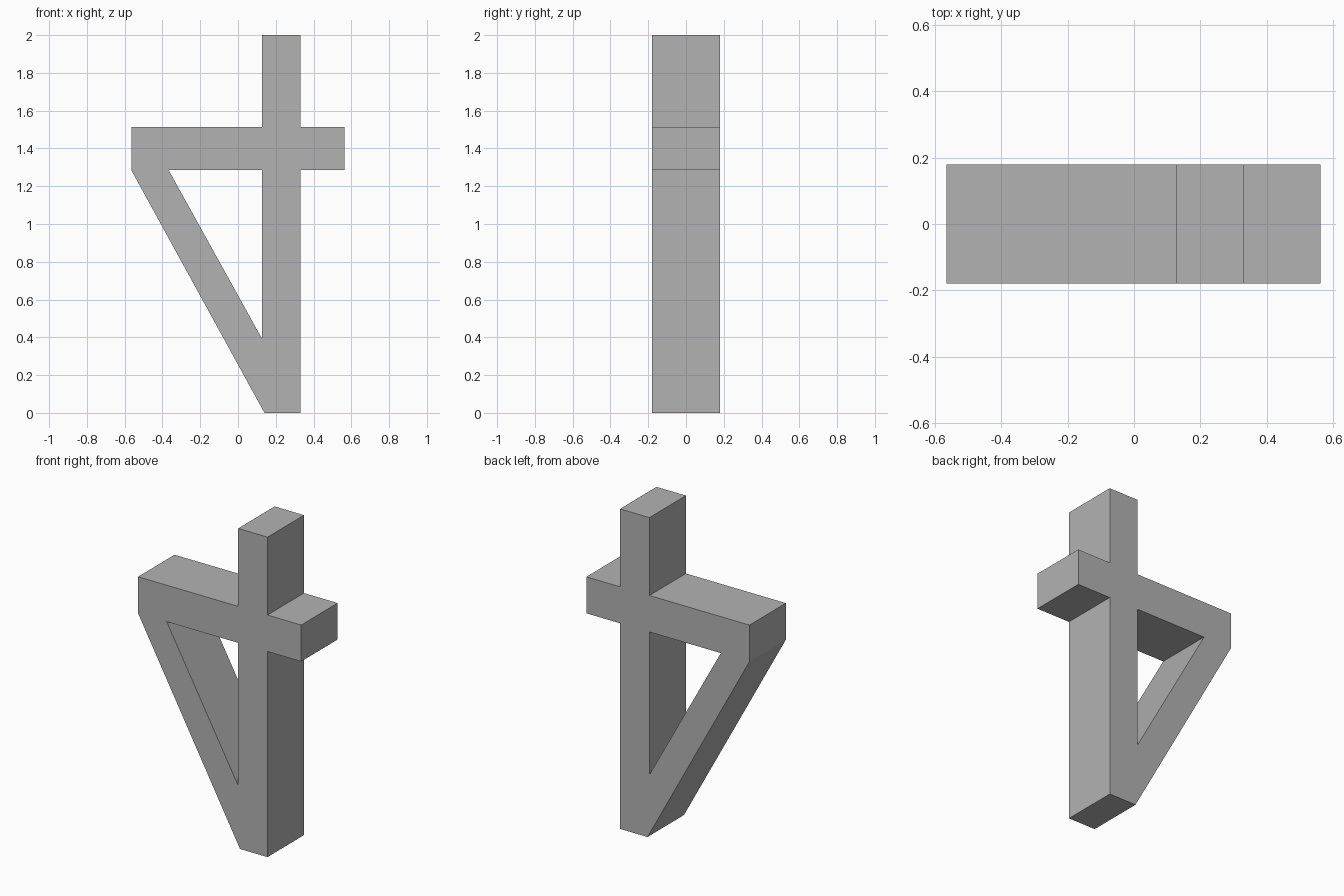
import bpy
import bmesh
from math import radians
from mathutils import Matrix

# Remove the default cube
cube = bpy.data.objects.get("Cube")
if cube:
    bpy.data.objects.remove(cube, do_unlink=True)

# Main dimensions
HALF_DEPTH = 0.18
POST_L, POST_R = 0.127, 0.33
BAR_L, BAR_R = -0.565, 0.563
BAR_BOTTOM, BAR_TOP = 1.285, 1.513
HEIGHT = 2.0

# Silhouette of post, crossbar and diagonal brace, joined in one piece
outline = [
    (0.14, 0), (POST_R, 0), (POST_R, BAR_BOTTOM), (BAR_R, BAR_BOTTOM),
    (BAR_R, BAR_TOP), (POST_R, BAR_TOP), (POST_R, HEIGHT), (POST_L, HEIGHT),
    (POST_L, BAR_TOP), (BAR_L, BAR_TOP), (BAR_L, BAR_BOTTOM),
]
# Triangular opening between brace and post
opening = [(-0.367, BAR_BOTTOM), (POST_L, BAR_BOTTOM), (POST_L, 0.393)]

# Filled flat profile, thickened to the full depth
curve = bpy.data.curves.new("profile", "CURVE")
curve.dimensions = "2D"
curve.fill_mode = "BOTH"
curve.extrude = HALF_DEPTH
for loop in (outline, opening):
    spline = curve.splines.new("POLY")
    spline.points.add(len(loop) - 1)
    for point, (x, z) in zip(spline.points, loop):
        point.co = (x, z, 0, 1)
    spline.use_cyclic_u = True

profile = bpy.data.objects.new("profile", curve)
bpy.context.collection.objects.link(profile)
bpy.context.view_layer.update()
depsgraph = bpy.context.evaluated_depsgraph_get()
mesh = bpy.data.meshes.new_from_object(profile.evaluated_get(depsgraph))
bpy.data.objects.remove(profile, do_unlink=True)

# Stand the body upright and weld it into one clean solid
bm = bmesh.new()
bm.from_mesh(mesh)
bmesh.ops.remove_doubles(bm, verts=bm.verts, dist=0.0001)
bmesh.ops.transform(bm, matrix=Matrix.Rotation(radians(90), 4, "X"), verts=bm.verts)
bmesh.ops.recalc_face_normals(bm, faces=bm.faces)
for face in bm.faces:
    face.smooth = False
    face.material_index = 0
bm.to_mesh(mesh)
bm.free()

# Plain grey finish
grey = bpy.data.materials.new("grey")
grey.use_nodes = True
colour = (0.45, 0.45, 0.45, 1)
grey.diffuse_color = colour
grey.node_tree.nodes["Principled BSDF"].inputs["Base Color"].default_value = colour
mesh.materials.clear()
mesh.materials.append(grey)

mesh.name = "braced_post"
body = bpy.data.objects.new("braced_post", mesh)
bpy.context.collection.objects.link(body)
